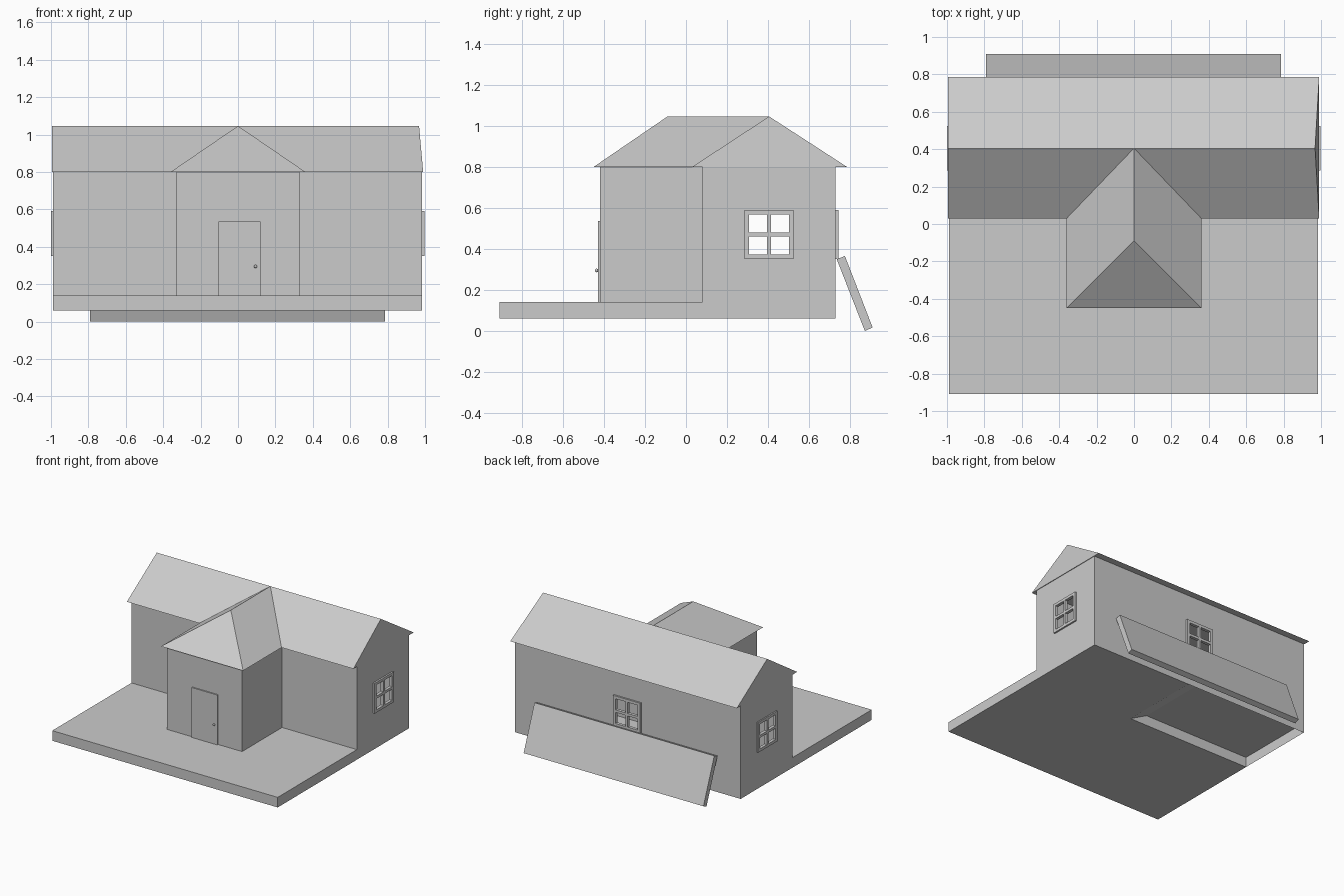
import bpy, bmesh
from math import radians
from mathutils import Matrix, Vector

if "Cube" in bpy.data.objects:
    bpy.data.objects.remove(bpy.data.objects["Cube"])

L, R = -0.99, 0.985          # house sides
FRONT, BACK = 0.08, 0.73     # main block depth
BASE, DECK, EAVE, RIDGE = 0.06, 0.14, 0.80, 1.046


def finish(name, bm, recalc=True):
    if recalc:
        bmesh.ops.recalc_face_normals(bm, faces=bm.faces)
    me = bpy.data.meshes.new(name)
    bm.to_mesh(me)
    bm.free()
    ob = bpy.data.objects.new(name, me)
    bpy.context.collection.objects.link(ob)
    return ob


def add_box(bm, lo, hi):
    lo, hi = Vector(lo), Vector(hi)
    m = Matrix.Translation((lo + hi) / 2) @ Matrix.Diagonal((*(hi - lo), 1))
    bmesh.ops.create_cube(bm, size=1, matrix=m)


def box(name, lo, hi):
    bm = bmesh.new()
    add_box(bm, lo, hi)
    return finish(name, bm)


def solid(name, verts, faces):
    bm = bmesh.new()
    vs = [bm.verts.new(v) for v in verts]
    for f in faces:
        bm.faces.new([vs[i] for i in f])
    return finish(name, bm)


def prism(name, left, right):
    n = len(left)
    sides = [(i, (i + 1) % n, (i + 1) % n + n, i + n) for i in range(n)]
    return solid(name, left + right, sides + [tuple(range(n)), tuple(range(n, 2 * n))])


# Wall sheet from a to b (outside on the right), optionally with a window hole
def wall(name, a, b, z0, hole=None):
    a, b = Vector(a), Vector(b)
    length = (b - a).length
    us, zs = [0, length], [z0, EAVE]
    if hole is not None:
        us = [0, hole - 0.11, hole + 0.11, length]
        zs = [z0, 0.36, 0.58, EAVE]
    bm = bmesh.new()
    grid = [[bm.verts.new((*a.lerp(b, u / length), z)) for z in zs] for u in us]
    for i in range(len(us) - 1):
        for j in range(len(zs) - 1):
            if hole is None or (i, j) != (1, 1):
                bm.faces.new((grid[i][j], grid[i + 1][j], grid[i + 1][j + 1], grid[i][j + 1]))
    return finish(name, bm, False)


# Four-pane frame, built facing -y around its centre, then turned into place
def window(name, loc, angle):
    bm = bmesh.new()
    d, h = 0.012, 0.12
    for s in (-1, 1):
        x0, x1 = sorted((s * h, s * (h - 0.022)))
        add_box(bm, (x0, -d, -h), (x1, d, h))
        add_box(bm, (-h + 0.022, -d, x0), (h - 0.022, d, x1))
        z0, z1 = sorted((s * 0.01, s * (h - 0.022)))
        add_box(bm, (-0.01, -d, z0), (0.01, d, z1))
    add_box(bm, (-h + 0.022, -d, -0.01), (h - 0.022, d, 0.01))
    ob = finish(name, bm)
    ob.location = loc
    ob.rotation_euler.z = radians(angle)


# Deck slab
box("deck", (L, -0.91, BASE), (R, FRONT, DECK))

# Main walls, counter-clockwise
wall("right_wall", (R, FRONT), (R, BACK), BASE, 0.405 - FRONT)
wall("back_wall", (R, BACK), (L, BACK), BASE, R)
wall("left_wall", (L, BACK), (L, FRONT), BASE, BACK - 0.405)
wall("front_wall_left", (L, FRONT), (-0.33, FRONT), DECK)
wall("front_wall_right", (0.33, FRONT), (R, FRONT), DECK)

# Porch walls
wall("porch_left_wall", (-0.33, FRONT), (-0.33, -0.42), DECK)
wall("porch_front_wall", (-0.33, -0.42), (0.33, -0.42), DECK)
wall("porch_right_wall", (0.33, -0.42), (0.33, FRONT), DECK)

# Stepped underside of the floor
steps = [(R, BASE), (0.1, BASE), (-0.05, DECK), (L, DECK)]
solid("floor", [(x, y, z) for y in (FRONT, BACK) for x, z in steps],
      [(i, i + 1, i + 5, i + 4) for i in range(3)])

# Main gabled roof, right gable leaning in slightly
prism("main_roof",
      [(-0.995, 0.03, EAVE), (-0.995, 0.785, EAVE), (-0.995, 0.405, RIDGE)],
      [(0.99, 0.03, EAVE), (0.99, 0.785, EAVE), (0.968, 0.405, RIDGE)])

# Hipped porch roof running back to the main ridge
solid("porch_roof",
      [(-0.36, -0.45, EAVE), (0.36, -0.45, EAVE), (0.36, 0.03, EAVE),
       (-0.36, 0.03, EAVE), (0, -0.09, RIDGE), (0, 0.405, RIDGE)],
      [(0, 1, 4), (1, 2, 5, 4), (3, 0, 4, 5), (3, 2, 1, 0)])

# Windows
window("right_window", (R + 0.001, 0.405, 0.47), 90)
window("left_window", (L + 0.002, 0.405, 0.47), -90)
window("back_window", (0, BACK + 0.002, 0.47), 180)

# Door and knob
box("door", (-0.105, -0.43, DECK), (0.12, -0.42, 0.535))
bm = bmesh.new()
bmesh.ops.create_uvsphere(bm, u_segments=10, v_segments=6, radius=0.009,
                          matrix=Matrix.Translation((0.094, -0.436, 0.295)))
finish("door_knob", bm)

# Board leaning on the back wall
section = [(0.735, 0.35), (0.775, 0.365), (0.91, 0.017), (0.872, 0.0)]
prism("leaning_board", [(-0.79, y, z) for y, z in section],
      [(0.785, y, z) for y, z in section])
